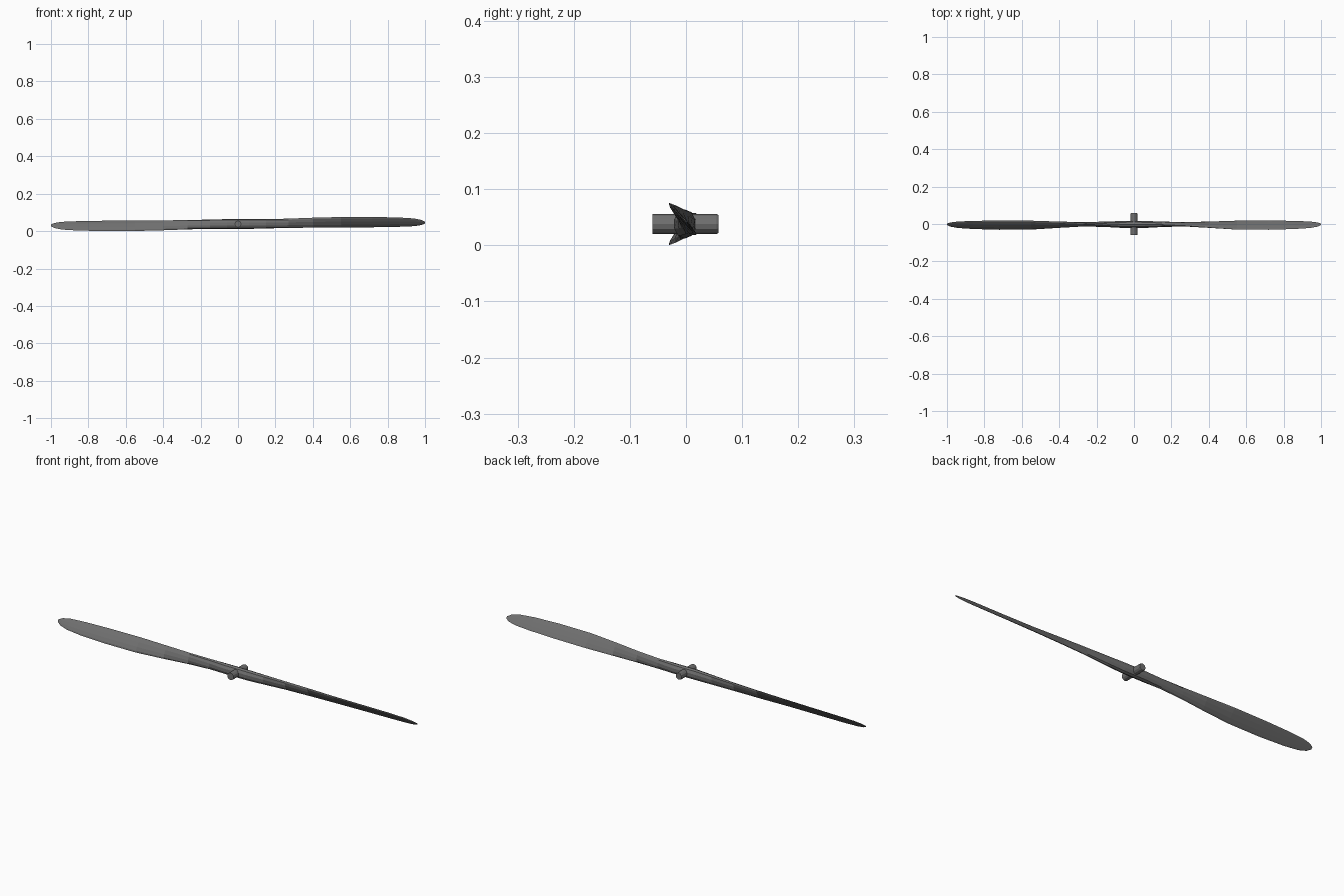
import bpy, bmesh, math

if "Cube" in bpy.data.objects:
    bpy.data.objects.remove(bpy.data.objects["Cube"])

ZC = 0.038   # height of the shaft axis
SIDES = 10   # points in each blade section

grey = bpy.data.materials.new("dark_grey")
grey.diffuse_color = (0.16, 0.16, 0.16, 1)
grey.use_nodes = True
grey.node_tree.nodes["Principled BSDF"].inputs["Base Color"].default_value = grey.diffuse_color

# Stations: x, centre y, centre z, half chord, front thickness, rear thickness, tilt in degrees
STATIONS = [
    (0.00, -0.002, 0.000, 0.026, 0.020, 0.020, 0),
    (0.06, -0.002, 0.000, 0.026, 0.020, 0.019, 0),
    (0.15, -0.001, 0.001, 0.025, 0.015, 0.014, 6),
    (0.27, -0.001, 0.004, 0.026, 0.010, 0.008, 18),
    (0.40, -0.003, 0.007, 0.031, 0.009, 0.005, 31),
    (0.55, -0.006, 0.009, 0.037, 0.007, 0.003, 40),
    (0.72, -0.006, 0.010, 0.037, 0.006, 0.002, 42),
    (0.86, -0.005, 0.010, 0.033, 0.005, 0.002, 41),
    (0.94, -0.004, 0.009, 0.027, 0.004, 0.0015, 40),
    (0.98, -0.003, 0.008, 0.018, 0.003, 0.001, 40),
    (1.00, -0.002, 0.007, 0.006, 0.001, 0.001, 40),
]


def section(bm, station, side):
    """One ring of the blade; side -1 is the half turned about the shaft."""
    x, cy, cz, chord, front, rear, tilt = station
    t = math.radians(tilt)
    ring = []
    for i in range(SIDES):
        a = 2 * math.pi * i / SIDES
        u = math.cos(a) * chord
        v = math.sin(a)
        v *= rear if v > 0 else front
        y = cy - u * math.sin(t) + v * math.cos(t)
        z = cz + u * math.cos(t) + v * math.sin(t)
        ring.append(bm.verts.new((side * x, y, ZC + side * z)))
    return ring


def finish(bm, name):
    bmesh.ops.recalc_face_normals(bm, faces=bm.faces)
    mesh = bpy.data.meshes.new(name)
    bm.to_mesh(mesh)
    bm.free()
    mesh.materials.append(grey)
    obj = bpy.data.objects.new(name, mesh)
    bpy.context.collection.objects.link(obj)
    return obj


# Two twisted blades, the second being the first turned half round
for side, name in ((1, "right_blade"), (-1, "left_blade")):
    bm = bmesh.new()
    rings = [section(bm, s, side) for s in STATIONS]
    for r0, r1 in zip(rings, rings[1:]):
        for i in range(SIDES):
            j = (i + 1) % SIDES
            bm.faces.new((r0[i], r0[j], r1[j], r1[i]))
    bm.faces.new(rings[0])
    bm.faces.new(rings[-1])
    finish(bm, name)

# Hub shaft with a small chamfer at the rear end
bm = bmesh.new()
rings = []
for y, r in ((-0.06, 0.018), (0.054, 0.018), (0.058, 0.016)):
    rings.append([bm.verts.new((r * math.cos(math.tau * i / 12), y,
                                ZC + r * math.sin(math.tau * i / 12))) for i in range(12)])
for r0, r1 in zip(rings, rings[1:]):
    for i in range(12):
        j = (i + 1) % 12
        bm.faces.new((r0[i], r0[j], r1[j], r1[i]))
bm.faces.new(rings[0])
bm.faces.new(rings[-1])
finish(bm, "hub_shaft")
